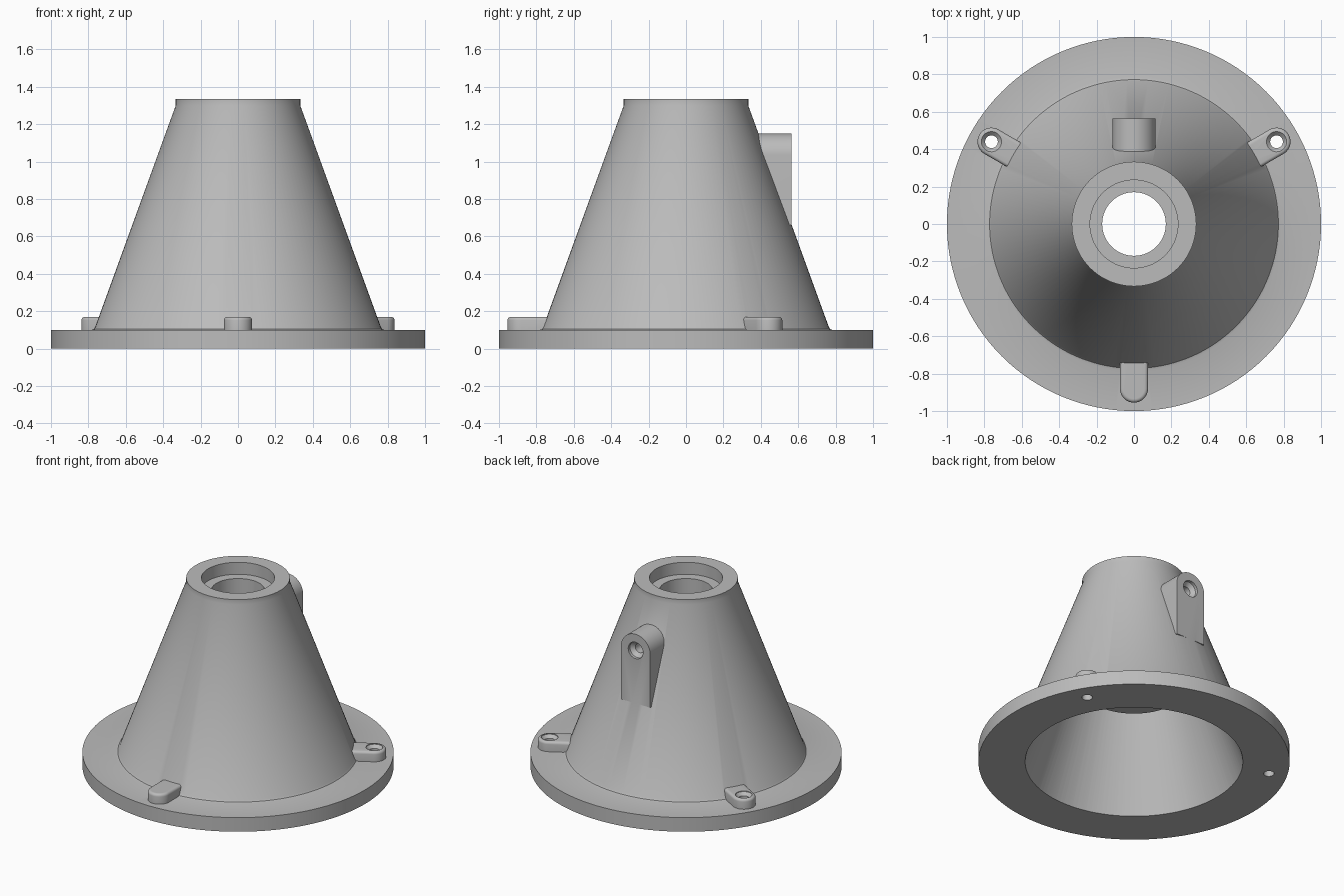
import bpy, bmesh
from math import sin, cos, pi, radians
from mathutils import Matrix, Vector

if "Cube" in bpy.data.objects:
    bpy.data.objects.remove(bpy.data.objects["Cube"], do_unlink=True)

grey = bpy.data.materials.new("plain grey")
grey.use_nodes = True
colour = (0.5, 0.5, 0.5, 1)
grey.diffuse_color = colour
grey.node_tree.nodes["Principled BSDF"].inputs["Base Color"].default_value = colour


def finish(name, bm):
    bmesh.ops.recalc_face_normals(bm, faces=bm.faces)
    mesh = bpy.data.meshes.new(name)
    bm.to_mesh(mesh)
    bm.free()
    mesh.materials.append(grey)
    obj = bpy.data.objects.new(name, mesh)
    bpy.context.collection.objects.link(obj)
    return obj


def lathe(name, profile, steps=128, matrix=None):
    """Spin a closed (radius, height) outline about z."""
    bm = bmesh.new()
    verts = [bm.verts.new((r, 0, z)) for r, z in profile]
    edges = [bm.edges.new((a, b)) for a, b in zip(verts, verts[1:] + verts[:1])]
    bmesh.ops.spin(bm, geom=verts + edges, cent=(0, 0, 0), axis=(0, 0, 1),
                   angle=2 * pi, steps=steps, use_merge=True)
    bmesh.ops.remove_doubles(bm, verts=bm.verts, dist=1e-5)
    if matrix:
        bm.transform(matrix)
    return finish(name, bm)


def tongue(name, half, reach, low, high, fillet=0.0, matrix=None):
    """Round-ended strip: the arc is centred on the origin, the tail runs to -y."""
    bm = bmesh.new()
    outline = [(half * cos(pi * i / 32), half * sin(pi * i / 32)) for i in range(33)]
    outline += [(-half, -reach), (half, -reach)]
    face = bm.faces.new([bm.verts.new((x, y, low)) for x, y in outline])
    top = bmesh.ops.extrude_face_region(bm, geom=[face])["geom"]
    bmesh.ops.translate(bm, vec=(0, 0, high - low),
                        verts=[v for v in top if isinstance(v, bmesh.types.BMVert)])
    if fillet:
        rim = [e for e in bm.edges if all(v.co.z > high - 1e-5 for v in e.verts)]
        bmesh.ops.bevel(bm, geom=rim, offset=fillet, segments=4, profile=0.5, affect='EDGES')
    if matrix:
        bm.transform(matrix)
    return finish(name, bm)


def combine(target, tool, operation):
    mod = target.modifiers.new(tool.name, 'BOOLEAN')
    mod.object, mod.operation, mod.solver = tool, operation, 'EXACT'
    bpy.context.view_layer.objects.active = target
    bpy.ops.object.modifier_apply(modifier=mod.name)
    bpy.data.objects.remove(tool, do_unlink=True)


# Flange, tapered shell and short straight collar
stand = lathe("conical_stand", [(0, 0), (1, 0), (1, 0.1), (0.785, 0.1), (0.772, 0.104),
                                (0.764, 0.115), (0.333, 1.3), (0.333, 1.335), (0, 1.335)])

# Three screw lugs on the flange
places = [Matrix.Rotation(radians(a), 4, 'Z') @ Matrix.Translation((0, 0.88, 0))
          for a in (180, 60, -60)]
for place in places:
    combine(stand, tongue("screw_lug", 0.075, 0.2, 0.05, 0.17, 0.018, place), 'UNION')

# Arched bracket at the back
face_out = Matrix.Translation((0, 0, 1.035)) @ Matrix.Rotation(pi / 2, 4, 'X')
combine(stand, tongue("back_bracket", 0.115, 0.375, -0.565, -0.25, 0, face_out), 'UNION')

# Hollow around the inner tube, then the stepped bore
combine(stand, lathe("hollow", [(0, -0.1), (0.736, -0.1), (0.333, 1.01), (0.333, 0.55),
                                (0, 0.55)]), 'DIFFERENCE')
combine(stand, lathe("bore", [(0, 0.4), (0.17, 0.4), (0.17, 1.25), (0.235, 1.25),
                              (0.235, 1.5), (0, 1.5)]), 'DIFFERENCE')

# Countersunk screw holes
for place in places:
    combine(stand, lathe("lug_hole", [(0, -0.1), (0.034, -0.1), (0.034, 0.145), (0.054, 0.165),
                                      (0.054, 0.3), (0, 0.3)], 32, place), 'DIFFERENCE')
outward = Matrix.Translation((0, 0.565, 1.035)) @ Matrix.Rotation(-pi / 2, 4, 'X')
combine(stand, lathe("bracket_hole", [(0, -0.2), (0.033, -0.2), (0.033, -0.045), (0.058, -0.02),
                                      (0.058, 0.1), (0, 0.1)], 32, outward), 'DIFFERENCE')

bpy.ops.object.select_all(action='DESELECT')
stand.select_set(True)
bpy.context.view_layer.objects.active = stand
bpy.ops.object.shade_smooth_by_angle(angle=radians(28))
